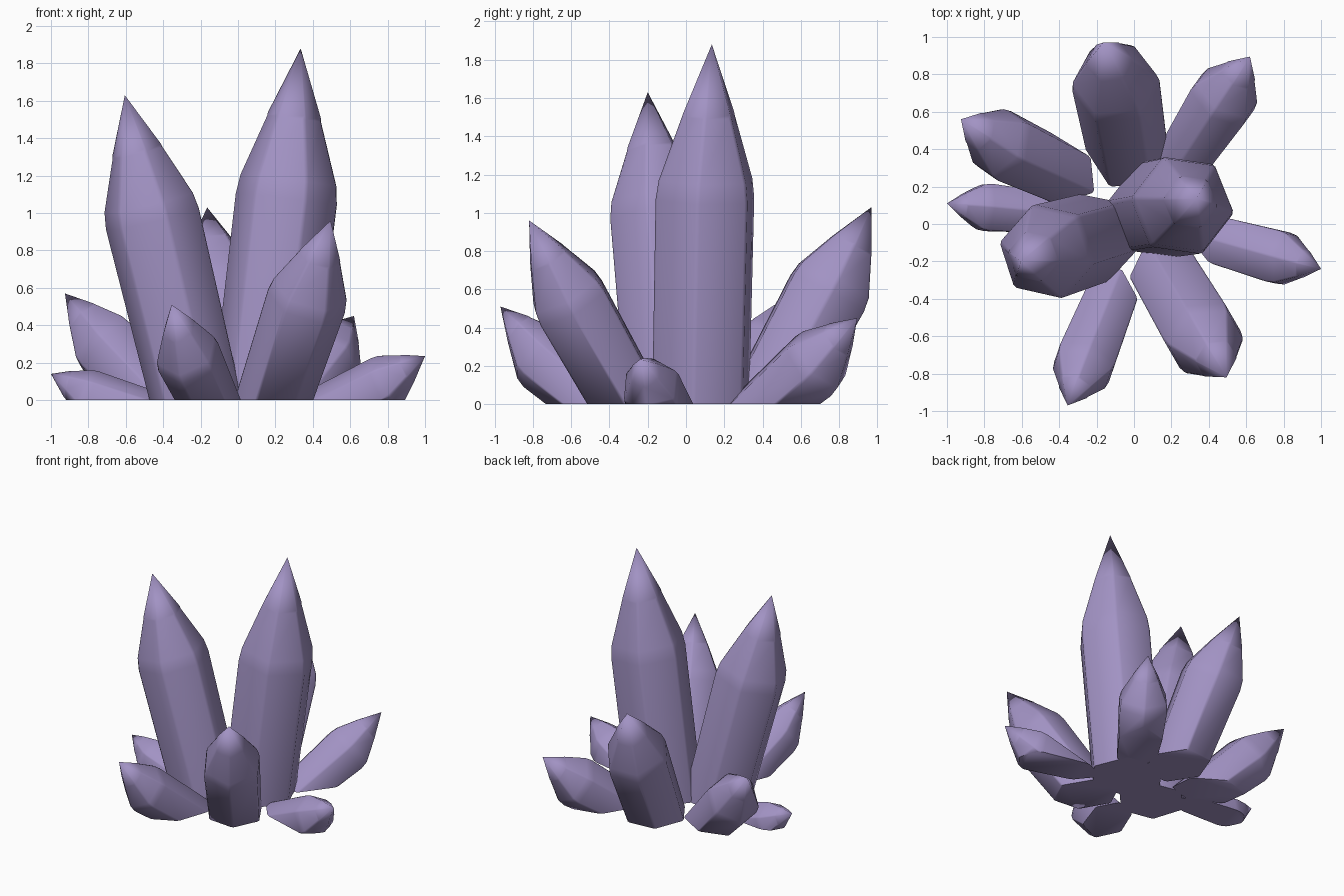
import bpy, bmesh, math
from mathutils import Vector

if "Cube" in bpy.data.objects:
    bpy.data.objects.remove(bpy.data.objects["Cube"])

violet = bpy.data.materials.new("violet_crystal")
violet.use_nodes = True
colour = (0.36, 0.29, 0.55, 1)
violet.diffuse_color = colour
violet.node_tree.nodes["Principled BSDF"].inputs["Base Color"].default_value = colour


def crystal(name, root, shoulder, tip, radius, root_radius, roll):
    """Six-sided shard: tapered shaft, soft shoulder, point, cut flat at the ground."""
    root, shoulder, tip = Vector(root), Vector(shoulder), Vector(tip)
    axis = (shoulder - root).normalized()
    turn = Vector((0, 0, 1)).rotation_difference(axis)
    bm = bmesh.new()

    def ring(centre, r):
        angles = [math.radians(roll + 60 * i) for i in range(6)]
        return [bm.verts.new(centre + turn @ Vector((r * math.cos(a), r * math.sin(a), 0)))
                for a in angles]

    rings = [ring(root, root_radius),
             ring(shoulder - axis * radius * 0.2, radius),
             ring(shoulder.lerp(tip, 0.06), radius * 0.95),
             ring(shoulder.lerp(tip, 0.5), radius * 0.54)]
    bm.faces.new(rings[0][::-1])
    for low, high in zip(rings, rings[1:]):
        for i in range(6):
            j = (i + 1) % 6
            bm.faces.new((low[i], low[j], high[j], high[i]))
    point = bm.verts.new(tip)
    for i in range(6):
        bm.faces.new((rings[-1][i], rings[-1][(i + 1) % 6], point))

    # Soften the long ridges, running them into the point
    ridges = [e for e in bm.edges
              if abs((e.verts[1].co - e.verts[0].co).normalized().dot(axis)) > 0.6
              and point not in e.verts]
    bmesh.ops.bevel(bm, geom=ridges, offset=radius * 0.05, segments=1, affect='EDGES')

    # Flat underside
    cut = bmesh.ops.bisect_plane(bm, geom=bm.verts[:] + bm.edges[:] + bm.faces[:],
                                 plane_co=(0, 0, 0), plane_no=(0, 0, 1), clear_inner=True)
    rim = [g for g in cut["geom_cut"] if isinstance(g, bmesh.types.BMEdge)]
    bmesh.ops.holes_fill(bm, edges=rim, sides=0)
    bmesh.ops.recalc_face_normals(bm, faces=bm.faces[:])

    mesh = bpy.data.meshes.new(name)
    bm.to_mesh(mesh)
    bm.free()
    mesh.materials.append(violet)
    obj = bpy.data.objects.new(name, mesh)
    bpy.context.collection.objects.link(obj)
    bpy.ops.object.select_all(action='DESELECT')
    obj.select_set(True)
    bpy.context.view_layer.objects.active = obj
    bpy.ops.object.shade_smooth_by_angle(angle=math.radians(62))


# Two tall crystals
crystal("tall_crystal", (.12, .075, -.08), (.265, .1, 1.13), (.335, .135, 1.88), .28, .275, -8)
crystal("left_leaning_crystal", (-.2, -.07, -.1), (-.47, -.15, 1.02), (-.605, -.2, 1.63), .265, .25, -12)

# Medium crystals
crystal("front_right_crystal", (.13, -.2, -.18), (.378, -.62, .565), (.495, -.82, .96), .22, .2, 0)
crystal("back_crystal", (-.03, .36, -.12), (-.1, .76, .62), (-.165, .97, 1.03), .24, .22, 5)

# Low crystals around the base
crystal("back_right_crystal", (.18, .22, -.18), (.49, .69, .22), (.62, .895, .45), .195, .15, -5)
crystal("back_left_crystal", (-.25, .21, -.19), (-.72, .43, .3), (-.925, .56, .57), .2, .17, 28)
crystal("front_crystal", (-.07, -.26, -.18), (-.275, -.77, .25), (-.355, -.97, .51), .18, .15, 10)
crystal("left_crystal", (-.37, .05, -.1), (-.81, .09, .025), (-1, .11, .14), .145, .12, -2)
crystal("right_crystal", (.32, -.05, -.13), (.8, -.185, .09), (1, -.24, .235), .163, .14, -14)
